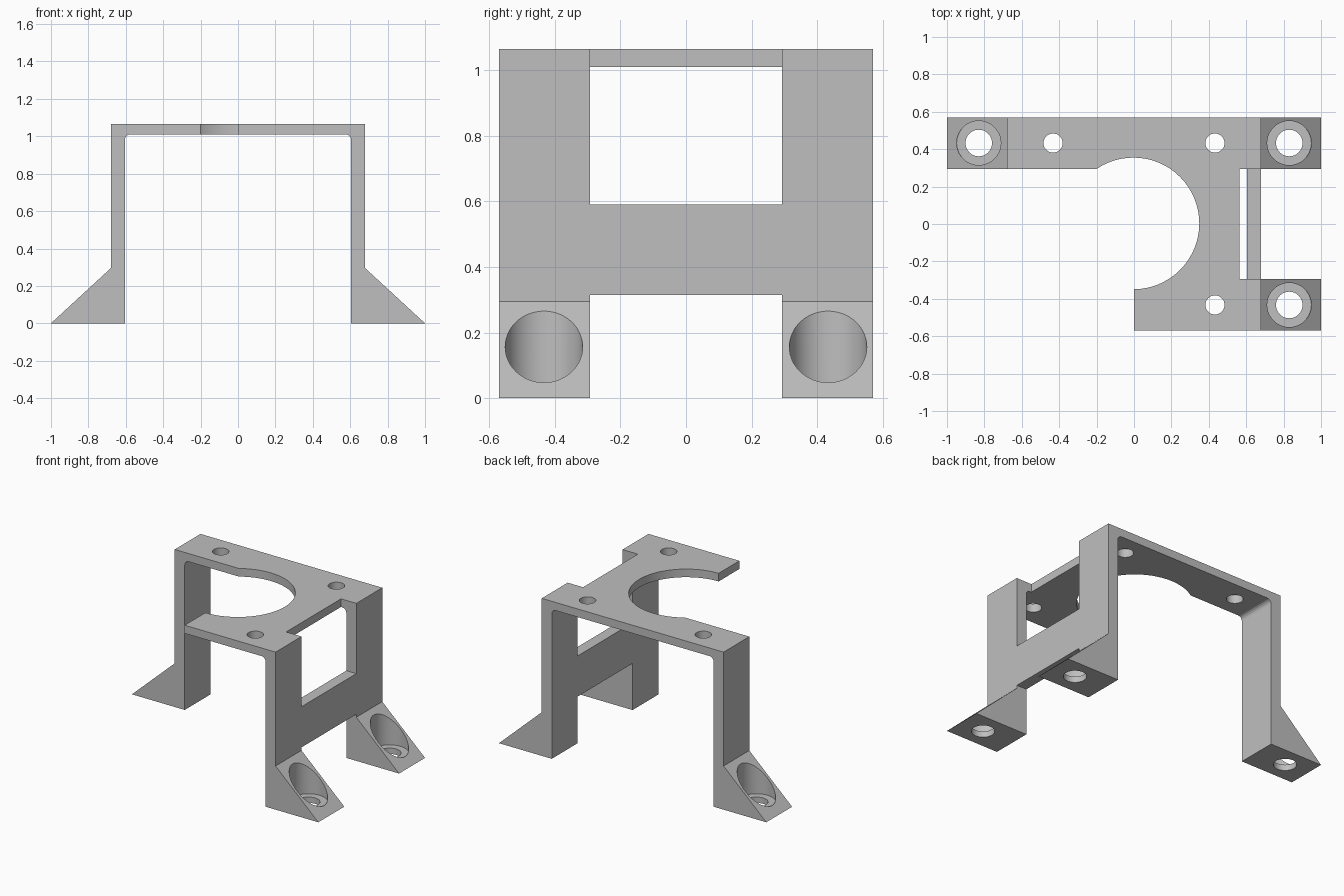
import bpy
import bmesh
from math import sin, cos, pi, radians

cube = bpy.data.objects.get("Cube")
if cube:
    bpy.data.objects.remove(cube, do_unlink=True)

grey = bpy.data.materials.new("plain grey")
grey.use_nodes = True
colour = (0.52, 0.52, 0.52, 1)
grey.diffuse_color = colour
grey.node_tree.nodes["Principled BSDF"].inputs["Base Color"].default_value = colour

DEPTH = 0.57       # half depth of the bracket
GAP = 0.293        # half distance between the legs
HOLE = 0.433       # screw hole offset


def to_object(name, bm):
    bmesh.ops.recalc_face_normals(bm, faces=bm.faces)
    mesh = bpy.data.meshes.new(name)
    bm.to_mesh(mesh)
    bm.free()
    obj = bpy.data.objects.new(name, mesh)
    bpy.context.collection.objects.link(obj)
    mesh.materials.append(grey)
    return obj


def box(x0, x1, y0, y1, z0, z1):
    bm = bmesh.new()
    bmesh.ops.create_cube(bm, size=1)
    for v in bm.verts:
        v.co.x = x1 if v.co.x > 0 else x0
        v.co.y = y1 if v.co.y > 0 else y0
        v.co.z = z1 if v.co.z > 0 else z0
    return to_object("cutter", bm)


def cylinder(x, y, radius, z0, z1):
    bm = bmesh.new()
    bmesh.ops.create_cone(bm, cap_ends=True, segments=64,
                          radius1=radius, radius2=radius, depth=z1 - z0)
    bmesh.ops.translate(bm, verts=bm.verts, vec=(x, y, (z0 + z1) / 2))
    return to_object("cutter", bm)


def cut(obj, cutter):
    cutter.hide_render = True
    bpy.context.view_layer.objects.active = obj
    mod = obj.modifiers.new("cut", 'BOOLEAN')
    mod.operation = 'DIFFERENCE'
    mod.solver = 'EXACT'
    mod.object = cutter
    bpy.ops.object.modifier_apply(modifier=mod.name)
    bpy.data.objects.remove(cutter, do_unlink=True)


# Arch profile with sloped feet and small inner fillets, extruded in depth
fillet = 0.03
half = [(0.68, 1.065), (0.68, 0.295), (1, 0), (0.605, 0)]
for i in range(5):
    a = i * pi / 8
    half.append((0.605 - fillet + fillet * cos(a), 1.01 - fillet + fillet * sin(a)))
profile = half + [(-x, z) for x, z in reversed(half)]

bm = bmesh.new()
face = bm.faces.new([bm.verts.new((x, -DEPTH, z)) for x, z in profile])
ext = bmesh.ops.extrude_face_region(bm, geom=[face])
bmesh.ops.translate(bm, vec=(0, 2 * DEPTH, 0),
                    verts=[g for g in ext["geom"] if isinstance(g, bmesh.types.BMVert)])
bracket = to_object("mounting_bracket", bm)

# Open front corner, window with plate slot, and gap between the feet
cut(bracket, box(-1.2, 0, -1, 0.295, -0.1, 1.2))
cut(bracket, box(0.565, 1.2, -GAP, GAP, 0.59, 1.2))
cut(bracket, box(0.5, 1.2, -GAP, GAP, -0.1, 0.315))

# Large round opening in the plate
cut(bracket, cylinder(-0.003, 0.003, 0.352, 0.9, 1.2))

# Plate screw holes, and counterbored screw holes in the feet
for sx, sy in ((1, 1), (1, -1), (-1, 1)):
    cut(bracket, cylinder(sx * HOLE, sy * HOLE, 0.051, 0.9, 1.2))
    cut(bracket, cylinder(sx * 0.83, sy * HOLE, 0.118, 0.04, 0.5))
    cut(bracket, cylinder(sx * 0.83, sy * HOLE, 0.071, -0.1, 0.3))

bpy.ops.object.select_all(action='DESELECT')
bracket.select_set(True)
bpy.context.view_layer.objects.active = bracket
bpy.ops.object.shade_smooth_by_angle(angle=radians(7))
